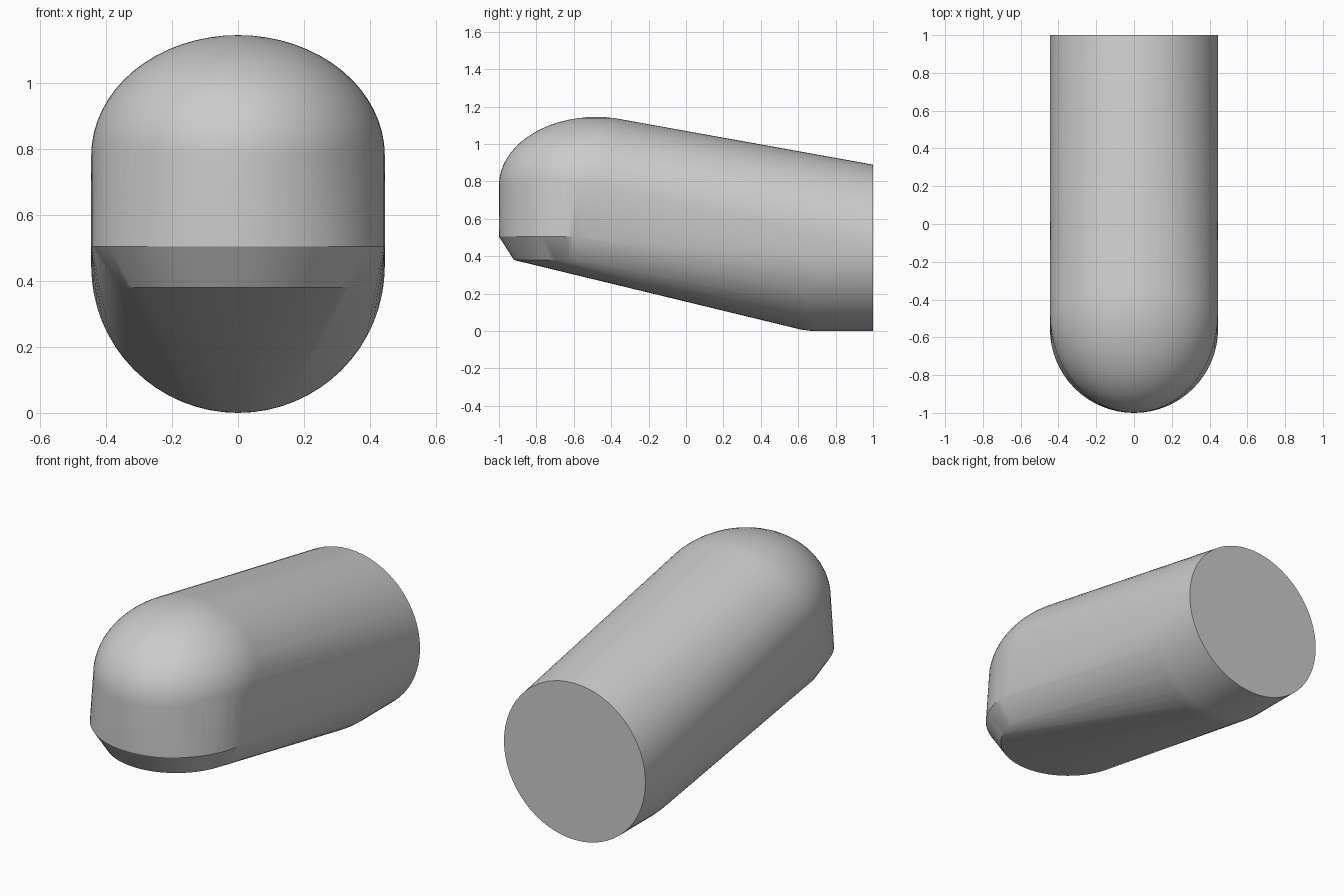
import bpy, bmesh, math
from mathutils import Matrix

cube = bpy.data.objects.get("Cube")
if cube:
    bpy.data.objects.remove(cube, do_unlink=True)

R = 0.445          # body radius
NOSE_Y = -0.555    # centre of the rounded nose
SEG = 64

grey = bpy.data.materials.new("light grey")
grey.use_nodes = True
colour = (0.6, 0.6, 0.6, 1)
grey.diffuse_color = colour
grey.node_tree.nodes["Principled BSDF"].inputs["Base Color"].default_value = colour

bm = bmesh.new()


def disc(radius, matrix):
    bmesh.ops.create_circle(bm, segments=SEG, radius=radius, matrix=matrix)


def half_ball(y, z, length, height, keep):
    """Ellipsoid trimmed to the vertices whose unit position passes keep."""
    ball = bmesh.ops.create_uvsphere(bm, u_segments=SEG, v_segments=32, radius=1)["verts"]
    bmesh.ops.delete(bm, geom=[v for v in ball if not keep(v.co)], context='VERTS')
    kept = [v for v in ball if v.is_valid]
    m = Matrix.Translation((0, y, z)) @ Matrix.Diagonal((R, length, height, 1))
    bmesh.ops.transform(bm, matrix=m, verts=kept)


# Nose: domed top, straight wall, then a chamfer to a flat underside
half_ball(-0.48, 0.78, 0.52, 0.365, lambda p: p.z > -0.01)
disc(R, Matrix.Translation((0, NOSE_Y, 0.505)))
disc(0.365, Matrix.Translation((0, NOSE_Y, 0.38)))

# Tail: rounded start of a cylinder that ends in a flat cap
half_ball(0.7, R, R, R, lambda p: p.y < 0.01)
disc(R, Matrix.Translation((0, 1, R)) @ Matrix.Rotation(math.pi / 2, 4, 'X'))

# Wrap one tight skin around nose and tail
hull = bmesh.new()
for v in bm.verts:
    hull.verts.new(v.co)
bm.free()
bmesh.ops.convex_hull(hull, input=hull.verts[:])
loose = [v for v in hull.verts if not v.link_faces]
bmesh.ops.delete(hull, geom=loose, context='VERTS')
bmesh.ops.dissolve_limit(hull, angle_limit=0.005, verts=hull.verts[:], edges=hull.edges[:])
bmesh.ops.recalc_face_normals(hull, faces=hull.faces[:])
mesh = bpy.data.meshes.new("body")
hull.to_mesh(mesh)
hull.free()

body = bpy.data.objects.new("body", mesh)
bpy.context.collection.objects.link(body)
mesh.materials.append(grey)
bpy.context.view_layer.objects.active = body
body.select_set(True)
bpy.ops.object.shade_smooth_by_angle(angle=math.radians(30))
